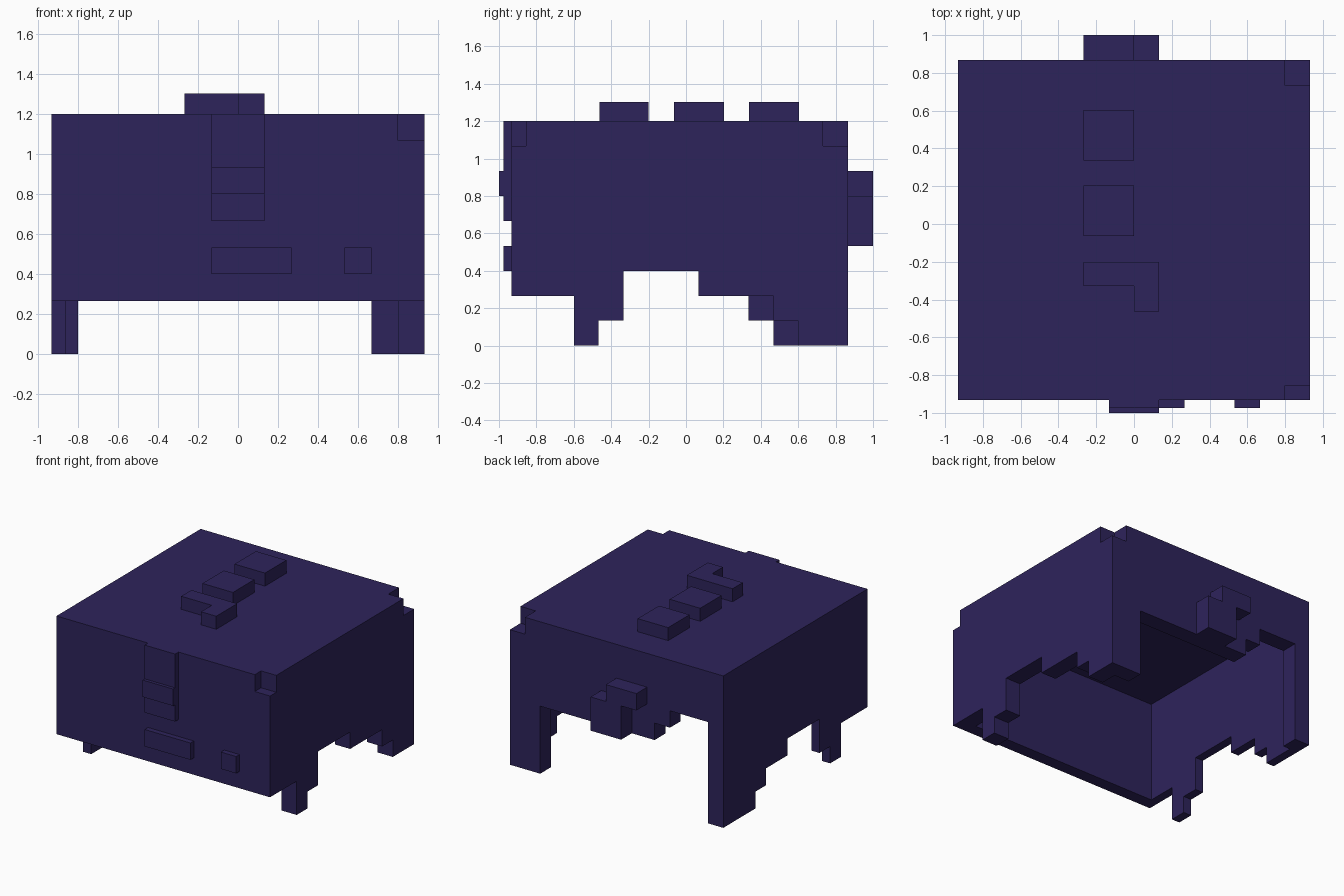
import bpy, bmesh

if "Cube" in bpy.data.objects:
    bpy.data.objects.remove(bpy.data.objects["Cube"])

U = 2 / 15                      # block size
XL, XR = -0.933, 0.933          # left and right outer faces
YF, YB = -0.933, 0.867          # front and back outer faces
TOP, ROOF = 1.2, 1.2 - U        # roof top and underside

mat = bpy.data.materials.new("dark_indigo")
mat.diffuse_color = (0.027, 0.017, 0.105, 1)
mat.use_nodes = True
mat.node_tree.nodes["Principled BSDF"].inputs["Base Color"].default_value = mat.diffuse_color


def prism(name, pts, axis, a, b):
    """Extrude a 2D outline along an axis from a to b."""
    place = {"x": lambda p: (a, p[0], p[1]),
             "y": lambda p: (p[0], a, p[1]),
             "z": lambda p: (p[0], p[1], a)}[axis]
    step = {"x": (b - a, 0, 0), "y": (0, b - a, 0), "z": (0, 0, b - a)}[axis]
    bm = bmesh.new()
    face = bm.faces.new([bm.verts.new(place(p)) for p in pts])
    res = bmesh.ops.extrude_face_region(bm, geom=[face], use_keep_orig=True)
    moved = [g for g in res["geom"] if isinstance(g, bmesh.types.BMVert)]
    bmesh.ops.translate(bm, verts=moved, vec=step)
    bmesh.ops.recalc_face_normals(bm, faces=bm.faces)
    me = bpy.data.meshes.new(name)
    bm.to_mesh(me)
    bm.free()
    me.materials.append(mat)
    ob = bpy.data.objects.new(name, me)
    bpy.context.collection.objects.link(ob)
    return ob


def box(name, x0, x1, y0, y1, z0, z1):
    return prism(name, [(x0, y0), (x1, y0), (x1, y1), (x0, y1)], "z", z0, z1)


def stepped(spans, top):
    """Outline with a flat top and a stepped lower edge: (start, end, z)."""
    pts = [(spans[0][0], top)]
    for s, e, z in spans:
        pts += [(s, z), (e, z)]
    return pts + [(spans[-1][1], top)]


# Roof slab with the two right corners notched
prism("roof", [(XL, YF), (0.8, YF), (0.8, -0.855), (XR, -0.855),
               (XR, YB - U), (0.8, YB - U), (0.8, YB), (XL, YB)], "z", ROOF, TOP)

# Side walls with stepped lower edges
front_steps = [(YF, -0.6, 2 * U), (-0.6, -0.467, 0), (-0.467, -0.333, U),
               (-0.333, 0.067, 3 * U)]
prism("right_wall", stepped(front_steps + [(0.067, 0.467, 2 * U), (0.467, 0.6, U),
                                           (0.6, YB, 0)], ROOF), "x", 0.8, XR)
prism("left_wall", stepped(front_steps + [(0.067, 0.333, 2 * U), (0.333, 0.467, U),
                                          (0.467, YB - U, 0)], ROOF), "x", XL, XL + 0.07)

# Front and back walls
box("front_wall", XL + 0.07, 0.8, YF, YF + 0.1, 2 * U, ROOF)
prism("back_wall", stepped([(XL, -0.8, 0), (-0.8, -0.467, 6 * U), (-0.467, -0.333, 5 * U),
                            (-0.333, 0.667, 4 * U), (0.667, 0.8, 0)], ROOF),
      "y", YB - U, YB)

# Raised blocks along the roof
for i, y in enumerate((0.337, -0.063)):
    box(f"roof_block_{i + 1}", -2 * U, 0, y, y + 2 * U, TOP, 1.303)
prism("roof_hook", [(-2 * U, -0.2), (-2 * U, -0.328), (0, -0.328), (0, -0.462),
                    (U, -0.462), (U, -0.2)], "z", TOP, 1.303)

# Stepped block on the back
prism("back_block", [(-2 * U, 7 * U), (-2 * U, 6 * U), (-U, 6 * U), (-U, 4 * U),
                     (U, 4 * U), (U, 6 * U), (0, 6 * U), (0, 7 * U)], "y", YB, 1.0)

# Raised plates on the front
box("front_strap", -U, U, -0.975, YF, 5 * U, TOP)
box("strap_band", -U, U, -1.0, -0.975, 6 * U, 7 * U)
box("wide_plate", -U, 2 * U, -0.975, YF, 3 * U, 4 * U)
box("small_plate", 4 * U, 5 * U, -0.975, YF, 3 * U, 4 * U)
